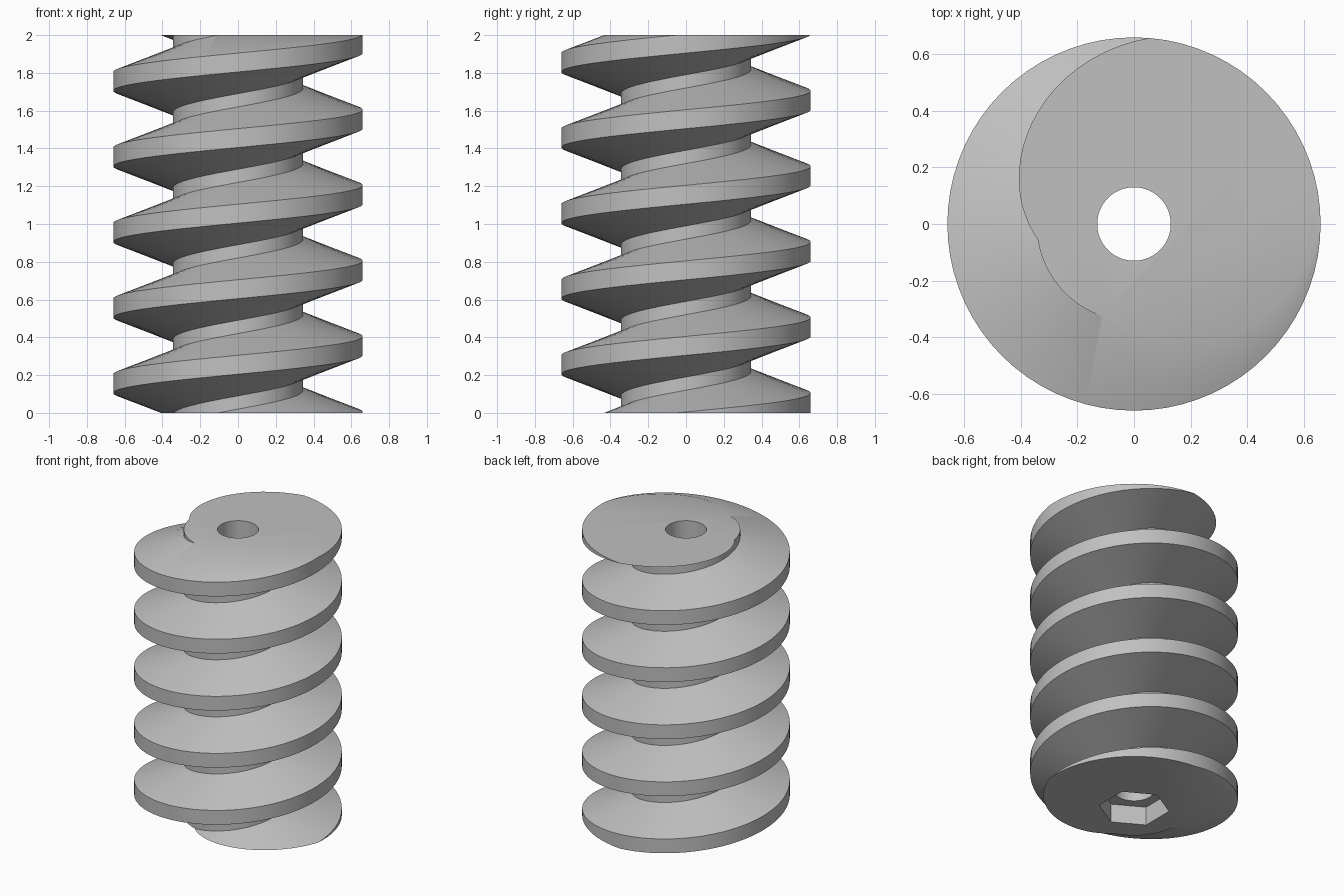
import bpy, bmesh, math

if "Cube" in bpy.data.objects:
    bpy.data.objects.remove(bpy.data.objects["Cube"], do_unlink=True)

HEIGHT, PITCH = 2.0, 0.4
CORE_R, CREST_R, BORE_R = 0.345, 0.66, 0.13
CREST_HALF, ROOT_HALF = 0.05, 0.165
START = -0.045          # crest height at angle zero
STEPS = 72              # segments per turn

steel = bpy.data.materials.new("grey steel")
steel.use_nodes = True
colour = (0.53, 0.53, 0.53, 1)
steel.diffuse_color = colour
steel.node_tree.nodes["Principled BSDF"].inputs["Base Color"].default_value = colour


def make_object(name, bm):
    bmesh.ops.recalc_face_normals(bm, faces=bm.faces)
    mesh = bpy.data.meshes.new(name)
    bm.to_mesh(mesh)
    bm.free()
    mesh.materials.append(steel)
    obj = bpy.data.objects.new(name, mesh)
    bpy.context.collection.objects.link(obj)
    return obj


def prism_cutter(name, sides, radius, bottom, top, turn):
    bm = bmesh.new()
    ring = [bm.verts.new((radius * math.cos(turn + math.tau * i / sides),
                          radius * math.sin(turn + math.tau * i / sides), bottom))
            for i in range(sides)]
    face = bm.faces.new(ring)
    moved = bmesh.ops.extrude_face_region(bm, geom=[face])["geom"]
    bmesh.ops.translate(bm, vec=(0, 0, top - bottom),
                        verts=[v for v in moved if isinstance(v, bmesh.types.BMVert)])
    obj = make_object(name, bm)
    obj.hide_render = True
    return obj


# Thread: sweep one tooth and its root strip along a helix
profile = [(CORE_R, -ROOT_HALF), (CREST_R, -CREST_HALF), (CREST_R, CREST_HALF),
           (CORE_R, ROOT_HALF), (CORE_R, PITCH - ROOT_HALF)]
bm = bmesh.new()
rows = []
for i in range(-2 * STEPS, 7 * STEPS + 1):
    a = math.tau * i / STEPS
    rise = START + PITCH * i / STEPS
    rows.append([bm.verts.new((r * math.cos(a), r * math.sin(a), rise + z))
                 for r, z in profile])
for low, high in zip(rows, rows[1:]):
    for j in range(len(profile) - 1):
        bm.faces.new((low[j], high[j], high[j + 1], low[j + 1]))
bmesh.ops.remove_doubles(bm, verts=bm.verts, dist=1e-4)

# Flat ends: trim the helix and cap it
for z, direction in ((0, -1), (HEIGHT, 1)):
    bmesh.ops.bisect_plane(bm, geom=bm.verts[:] + bm.edges[:] + bm.faces[:], dist=1e-5,
                           plane_co=(0, 0, z), plane_no=(0, 0, direction), clear_outer=True)
    rim = [e for e in bm.edges if e.is_boundary and all(abs(v.co.z - z) < 1e-4 for v in e.verts)]
    bmesh.ops.triangle_fill(bm, edges=rim, use_beauty=True)
worm = make_object("worm_screw", bm)

# Through bore and hexagonal socket in the base
cutters = [prism_cutter("bore_cutter", 64, BORE_R, -0.5, HEIGHT + 0.5, 0),
           prism_cutter("socket_cutter", 6, 0.225, -0.5, 0.13, math.pi / 6)]
bpy.context.view_layer.objects.active = worm
for cutter in cutters:
    cut = worm.modifiers.new(cutter.name, "BOOLEAN")
    cut.operation, cut.solver, cut.object = "DIFFERENCE", "EXACT", cutter
    bpy.ops.object.modifier_apply(modifier=cut.name)
    bpy.data.objects.remove(cutter, do_unlink=True)

bpy.ops.object.select_all(action="DESELECT")
worm.select_set(True)
bpy.ops.object.shade_smooth_by_angle(angle=math.radians(30))
